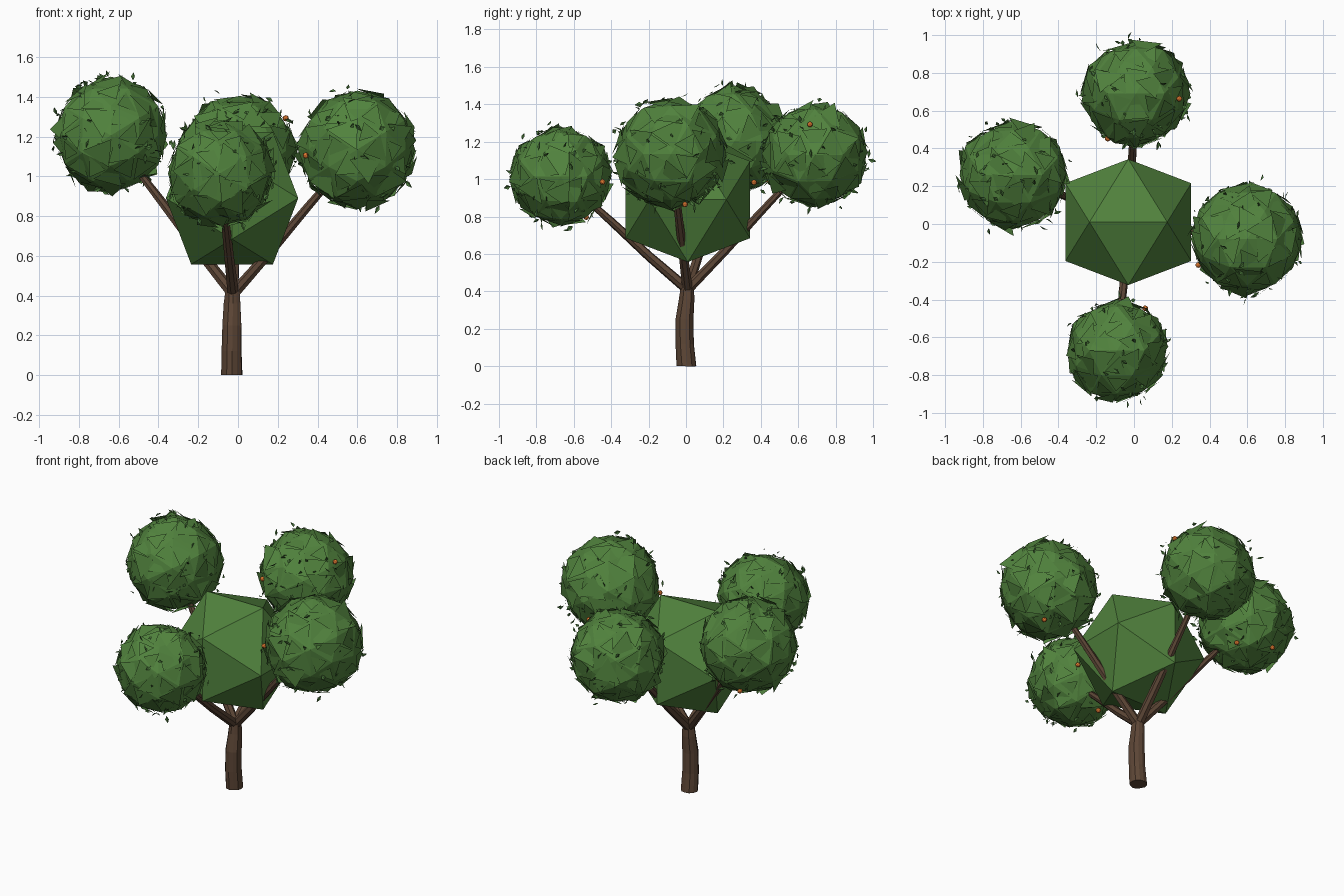
import bpy, bmesh, math, random
from mathutils import Vector, Matrix

random.seed(7)
if "Cube" in bpy.data.objects:
    bpy.data.objects.remove(bpy.data.objects["Cube"])


def material(name, color):
    m = bpy.data.materials.new(name)
    m.use_nodes = True
    m.diffuse_color = (*color, 1)
    m.node_tree.nodes["Principled BSDF"].inputs["Base Color"].default_value = (*color, 1)
    return m


FOLIAGE = material("foliage green", (0.082, 0.225, 0.047))
LEAF = material("leaf green", (0.066, 0.180, 0.042))
BARK = material("bark brown", (0.110, 0.062, 0.037))
FRUIT = material("fruit orange", (0.75, 0.19, 0.03))


def finish(bm, name, mat):
    mesh = bpy.data.meshes.new(name)
    bm.to_mesh(mesh)
    bm.free()
    mesh.materials.append(mat)
    obj = bpy.data.objects.new(name, mesh)
    bpy.context.collection.objects.link(obj)
    return obj


def icosahedron(center, half_extent):
    """Icosahedron with an edge on top, parallel to x."""
    bm = bmesh.new()
    b, a = half_extent, half_extent / 1.618
    for s in (-1, 1):
        for t in (-1, 1):
            for p in ((s * a, 0, t * b), (s * b, t * a, 0), (0, s * b, t * a)):
                bm.verts.new(p)
    bmesh.ops.convex_hull(bm, input=bm.verts)
    bmesh.ops.recalc_face_normals(bm, faces=bm.faces)
    bmesh.ops.translate(bm, verts=bm.verts, vec=center)
    return bm


def random_direction():
    return Vector([random.gauss(0, 1) for _ in range(3)]).normalized()


def tube(name, points, radii, sides, grooves):
    """Ridged, flat-shaded limb through the given points."""
    bm = bmesh.new()
    axis = (points[-1] - points[0]).normalized()
    turn = axis.to_track_quat('Z', 'Y')
    ridge = [1 + random.uniform(-grooves, grooves) for _ in range(sides)]
    rings = []
    for p, r in zip(points, radii):
        ring = []
        for i in range(sides):
            ang = math.tau * i / sides
            rr = r * ridge[i] * random.uniform(0.96, 1.04)
            ring.append(bm.verts.new(p + turn @ Vector((math.cos(ang) * rr, math.sin(ang) * rr, 0))))
        rings.append(ring)
    for low, high in zip(rings, rings[1:]):
        for i in range(sides):
            j = (i + 1) % sides
            bm.faces.new((low[i], low[j], high[j], high[i]))
    bm.faces.new(rings[0][::-1])
    bm.faces.new(rings[-1])
    return finish(bm, name, BARK)


def clump(name, center, radius):
    """Rough ball of foliage covered with tilted shards."""
    bm = icosahedron((0, 0, 0), 1)
    bmesh.ops.subdivide_edges(bm, edges=bm.edges, cuts=1, use_grid_fill=True)
    bmesh.ops.triangulate(bm, faces=bm.faces)
    for v in bm.verts:
        v.co = v.co.normalized() * radius * random.uniform(0.97, 1.04)
    for f in list(bm.faces):
        mid = f.calc_center_median()
        normal = mid.normalized()
        tilt = Matrix.Rotation(random.uniform(-0.35, 0.35), 3, random_direction())
        spin = Matrix.Rotation(random.uniform(-0.6, 0.6), 3, normal)
        size = random.uniform(0.6, 1.05)
        corners = [mid * random.uniform(1.0, 1.06) + tilt @ spin @ (v.co - mid) * size for v in f.verts]
        bm.faces.new([bm.verts.new(c) for c in corners])
    bmesh.ops.translate(bm, verts=bm.verts, vec=center)
    finish(bm, name + "_foliage", FOLIAGE)


def leaves(name, center, radius, count):
    """Small folded diamond leaves scattered over a clump."""
    bm = bmesh.new()
    for _ in range(count):
        base = center + random_direction() * radius * random.uniform(0.95, 1.1)
        along = random_direction()
        side = along.cross(random_direction()).normalized()
        length, width = random.uniform(0.03, 0.055), random.uniform(0.008, 0.014)
        fold = along.cross(side) * width * 0.4
        stem, tip = bm.verts.new(base), bm.verts.new(base + along * length)
        belly = base + along * length * 0.45 + fold
        edge_a, edge_b = bm.verts.new(belly + side * width), bm.verts.new(belly - side * width)
        bm.faces.new((stem, edge_a, tip))
        bm.faces.new((stem, tip, edge_b))
    finish(bm, name + "_leaves", LEAF)


def fruits(name, center, radius, directions):
    bm = bmesh.new()
    for d in directions:
        spot = center + Vector(d).normalized() * radius * 1.01
        bmesh.ops.create_icosphere(bm, subdivisions=2, radius=0.015, matrix=Matrix.Translation(spot))
    finish(bm, name + "_fruits", FRUIT)


# Trunk with a slight bend
tube("trunk",
     [Vector((-0.03, 0.005, 0.0)), Vector((-0.03, -0.005, 0.12)),
      Vector((-0.028, -0.008, 0.25)), Vector((-0.026, 0.005, 0.36)), Vector((-0.025, 0.008, 0.43))],
     [0.055, 0.052, 0.05, 0.043, 0.036], 12, 0.09)

# Smooth-sided core of the crown
finish(icosahedron((-0.03, 0.01, 0.89), 0.333), "crown_core", FOLIAGE)

# Branches, each carrying a leafy clump
fork = Vector((-0.025, 0.008, 0.41))
clumps = {
    "front": ((-0.09, -0.67, 1.015), 0.268, [(0.5, 0.75, -0.1), (-0.3, 0.5, -0.8)]),
    "back": ((0.01, 0.69, 1.13), 0.28, [(0.85, -0.1, 0.6), (-0.5, -0.8, 0.1)]),
    "left": ((0.6, -0.08, 1.135), 0.292, [(-0.85, -0.45, -0.1), (0.3, 0.25, -0.9)]),
    "right": ((-0.64, 0.26, 1.205), 0.285, [(0.5, 0.35, -0.75), (-0.2, 0.6, -0.7)]),
}
for name, (spot, radius, fruit_dirs) in clumps.items():
    center = Vector(spot)
    path = [fork.lerp(center, t) for t in (0, 0.3, 0.6, 0.95)]
    path[1].z -= 0.006
    tube(name + "_branch", path, [0.029, 0.025, 0.021, 0.014], 7, 0.08)
    clump(name, center, radius)
    leaves(name, center, radius, 75)
    fruits(name, center, radius, fruit_dirs)
